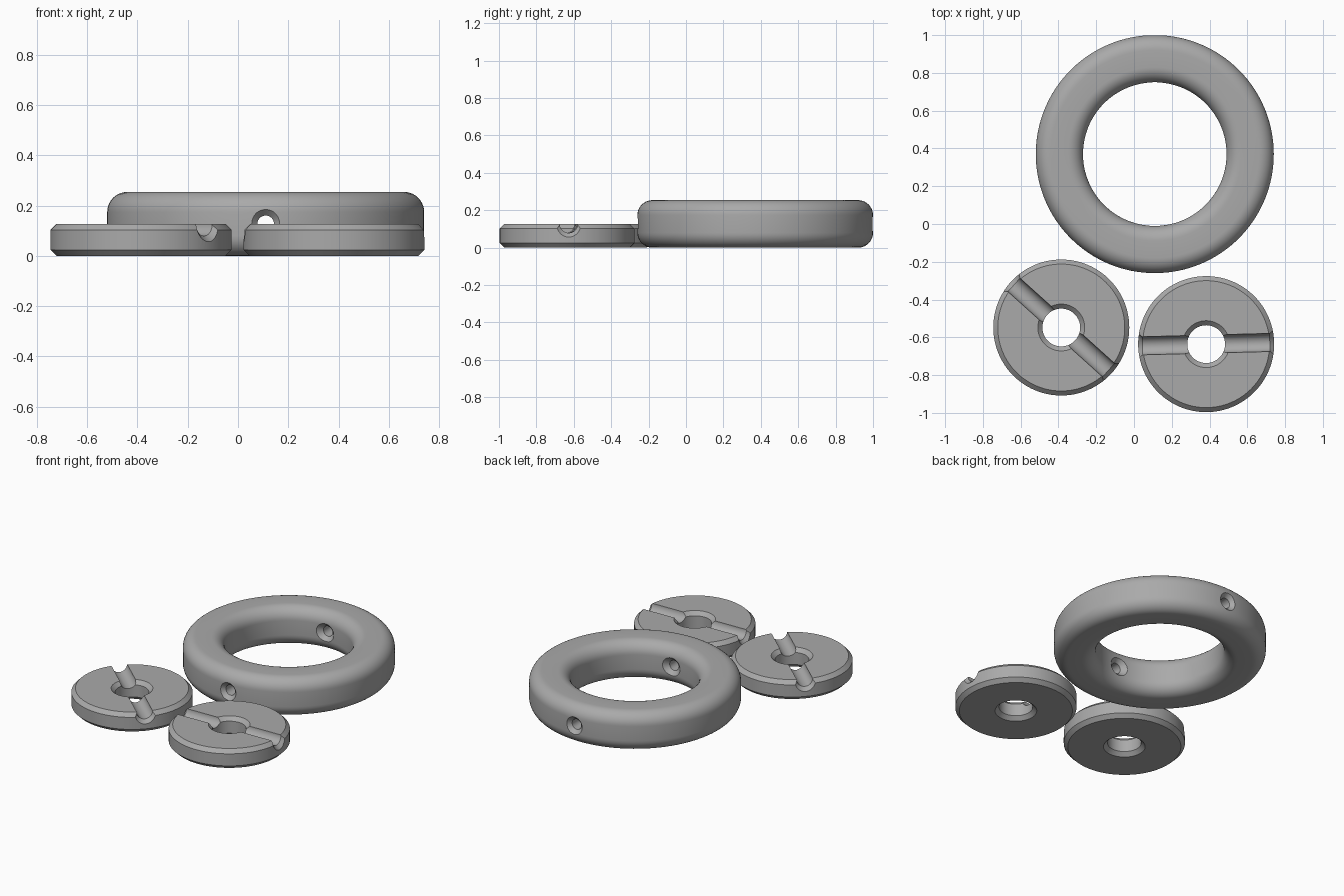
import bpy, bmesh, math
from mathutils import Matrix

if "Cube" in bpy.data.objects:
    bpy.data.objects.remove(bpy.data.objects["Cube"])

grey = bpy.data.materials.new("plain grey")
grey.use_nodes = True
grey.diffuse_color = (0.4, 0.4, 0.4, 1)
grey.node_tree.nodes["Principled BSDF"].inputs["Base Color"].default_value = (0.4, 0.4, 0.4, 1)


def lathe(name, profile, steps=128):
    """Spin a closed (radius, height) outline around z."""
    bm = bmesh.new()
    verts = [bm.verts.new((r, 0, z)) for r, z in profile]
    edges = [bm.edges.new((verts[i - 1], verts[i])) for i in range(len(verts))]
    bmesh.ops.spin(bm, geom=verts + edges, cent=(0, 0, 0), axis=(0, 0, 1),
                   angle=math.tau, steps=steps, use_duplicate=False)
    bmesh.ops.remove_doubles(bm, verts=bm.verts, dist=1e-5)
    bmesh.ops.dissolve_degenerate(bm, edges=bm.edges, dist=1e-5)
    bmesh.ops.recalc_face_normals(bm, faces=bm.faces)
    mesh = bpy.data.meshes.new(name)
    bm.to_mesh(mesh)
    bm.free()
    mesh.materials.append(grey)
    obj = bpy.data.objects.new(name, mesh)
    bpy.context.collection.objects.link(obj)
    return obj


def rounded_outline(r0, r1, z0, z1, size, segments):
    """Rectangle with rounded corners, or chamfers when segments is 1."""
    corners = [(r1 - size, z1 - size), (r0 + size, z1 - size),
               (r0 + size, z0 + size), (r1 - size, z0 + size)]
    points = []
    for quarter, (r, z) in enumerate(corners):
        for s in range(segments + 1):
            a = math.pi / 2 * (quarter + s / segments)
            points.append((r + size * math.cos(a), z + size * math.sin(a)))
    return points


def drill(body, radius, inner, outer, z, angle, flare_inner):
    """Cut a bore right across the body, flared at its mouths."""
    ext = 0.06
    half = [(radius, outer), (radius + ext, outer + ext), (0, outer + ext)]
    if flare_inner:
        half = [(radius + ext, inner - ext), (radius, inner)] + half
    profile = [(r, -h) for r, h in reversed(half)] + half
    cutter = lathe(body.name + "_cutter", profile, 48)
    cutter.data.transform(Matrix.Translation((0, 0, z)) @ Matrix.Rotation(angle, 4, "Z")
                          @ Matrix.Rotation(math.pi / 2, 4, "Y"))
    cutter.hide_render = True
    mod = body.modifiers.new("bore", "BOOLEAN")
    mod.operation, mod.solver, mod.object = "DIFFERENCE", "EXACT", cutter
    bpy.ops.object.select_all(action="DESELECT")
    bpy.context.view_layer.objects.active = body
    body.select_set(True)
    bpy.ops.object.modifier_apply(modifier="bore")
    bpy.data.objects.remove(cutter)
    bpy.ops.object.shade_smooth_by_angle(angle=math.radians(25))


# Large rounded ring with a flared cross bore
ring = lathe("ring", rounded_outline(0.38, 0.63, 0, 0.254, 0.08, 10))
drill(ring, 0.033, 0.405, 0.605, 0.127, math.pi / 2, True)
ring.location = (0.11, 0.37, 0)

# Two chamfered discs with a round groove across the top
for name, x, y, turn in (("right_disc", -0.385, -0.548, -42), ("left_disc", 0.382, -0.636, 1.5)):
    disc = lathe(name, rounded_outline(0.1, 0.36, 0, 0.127, 0.024, 1))
    drill(disc, 0.048, 0, 0.337, 0.127, math.radians(turn), False)
    disc.location = (x, y, 0)
